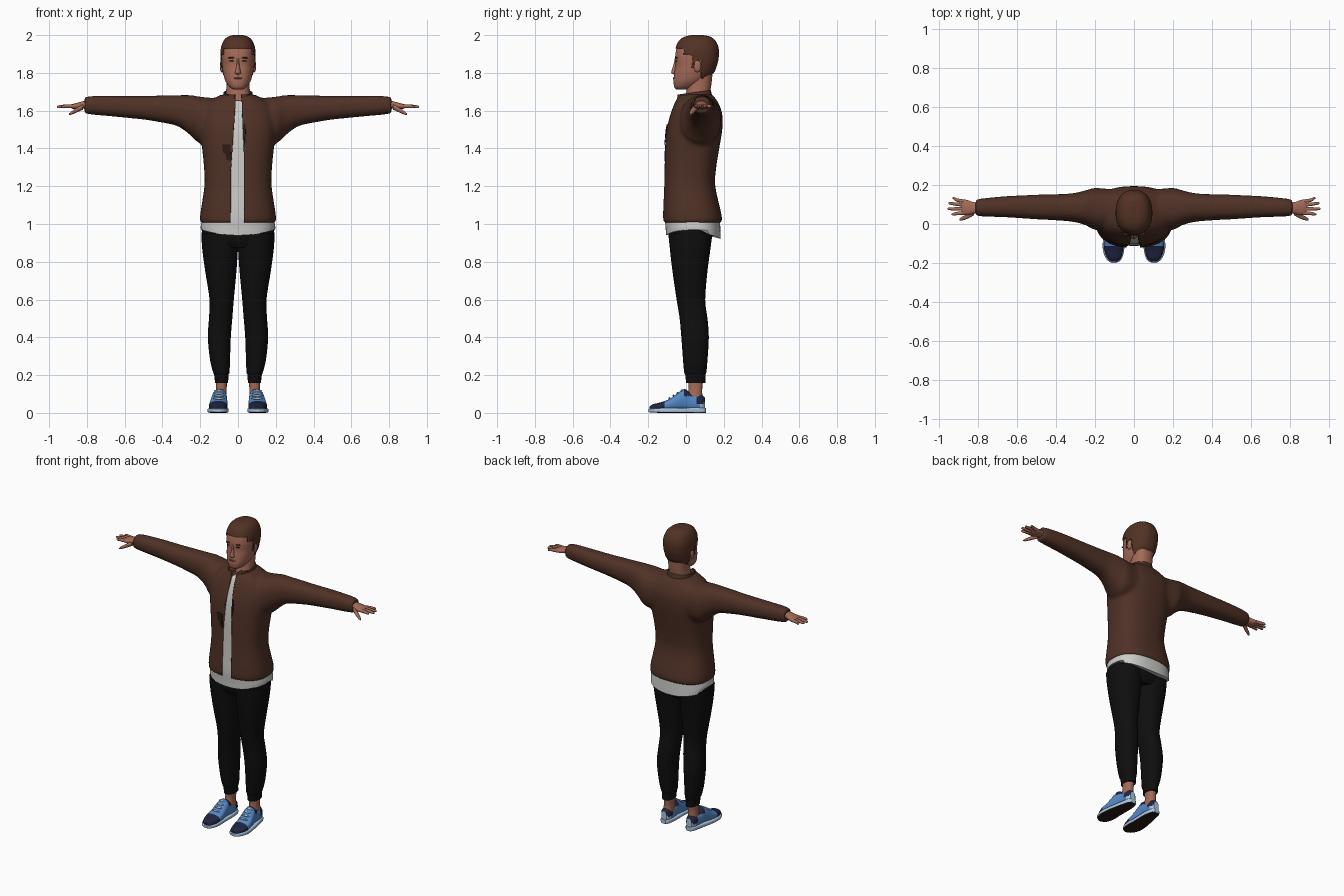
import bpy, bmesh, math
from mathutils import Vector

if "Cube" in bpy.data.objects:
    bpy.data.objects.remove(bpy.data.objects["Cube"])


def material(name, rgb):
    m = bpy.data.materials.new(name)
    m.diffuse_color = (*rgb, 1)
    m.use_nodes = True
    m.node_tree.nodes["Principled BSDF"].inputs["Base Color"].default_value = m.diffuse_color
    return m


BROWN = material("jacket_brown", (0.078, 0.031, 0.019))
DARK = material("dark_brown", (0.022, 0.010, 0.008))
SKIN = material("skin", (0.37, 0.145, 0.095))
LIP = material("lip_skin", (0.24, 0.085, 0.06))
HAIR = material("hair_brown", (0.085, 0.032, 0.017))
BLACK = material("trouser_black", (0.0045, 0.0045, 0.005))
WHITE = material("shirt_white", (0.60, 0.60, 0.58))
BLUE = material("shoe_blue", (0.09, 0.25, 0.58))
NAVY = material("shoe_navy", (0.014, 0.018, 0.05))
PALE = material("sole_pale_blue", (0.40, 0.57, 0.74))


def add_object(name, bm, mats):
    bmesh.ops.recalc_face_normals(bm, faces=bm.faces)
    me = bpy.data.meshes.new(name)
    bm.to_mesh(me)
    bm.free()
    for p in me.polygons:
        p.use_smooth = len(p.vertices) <= 4
    for m in mats:
        me.materials.append(m)
    ob = bpy.data.objects.new(name, me)
    bpy.context.collection.objects.link(ob)
    return ob


def resample(rows, steps):
    """Catmull-Rom interpolation between the given stations."""
    out = []
    for i in range(len(rows) - 1):
        p0, p1, p2, p3 = (rows[max(0, min(len(rows) - 1, i + k))] for k in (-1, 0, 1, 2))
        for s in range(steps):
            t = s / steps
            out.append([b + 0.5 * t * (c - a + t * (2*a - 5*b + 4*c - d + t * (3*(b - c) + d - a)))
                        for a, b, c, d in zip(p0, p1, p2, p3)])
    return out + [list(rows[-1])]


def loft_bm(bm, rows, axis="z", sides=32, power=2.3, steps=4, caps=True):
    """Superellipse rings; each station is (t, a_min, a_max, b_min, b_max)."""
    rings = []
    for t, a0, a1, b0, b1 in resample(rows, steps):
        ring = []
        for k in range(sides):
            w = 2 * math.pi * (k + 0.5) / sides
            c, s = math.cos(w), math.sin(w)
            a = (a0 + a1) / 2 + (a1 - a0) / 2 * math.copysign(abs(c) ** (2 / power), c)
            b = (b0 + b1) / 2 + (b1 - b0) / 2 * math.copysign(abs(s) ** (2 / power), s)
            ring.append(bm.verts.new({"z": (a, b, t), "x": (t, a, b), "y": (a, t, b)}[axis]))
        rings.append(ring)
    for r, q in zip(rings, rings[1:]):
        for k in range(sides):
            j = (k + 1) % sides
            bm.faces.new((r[k], r[j], q[j], q[k]))
    if caps:
        bm.faces.new(rings[0])
        bm.faces.new(rings[-1])


def loft(name, mats, rows, mirror=False, **kw):
    bm = bmesh.new()
    loft_bm(bm, rows, **kw)
    ob = add_object(name, bm, mats)
    if mirror:
        ob.modifiers.new("mirror", "MIRROR")
    return ob


def ellipsoid(name, mat, centre, radii, mirror=False):
    bm = bmesh.new()
    bmesh.ops.create_uvsphere(bm, u_segments=16, v_segments=10, radius=1)
    for v in bm.verts:
        v.co = Vector(c + p * r for c, p, r in zip(centre, v.co, radii))
    ob = add_object(name, bm, [mat])
    if mirror:
        ob.modifiers.new("mirror", "MIRROR")
    return ob


def paint(ob, rule):
    for p in ob.data.polygons:
        p.material_index = rule(p.center, p.normal)


# Jacket: torso and sleeves fused into one smooth surface
torso = [(z, -x, x, y0, y1) for z, x, y0, y1 in (
    (1.005, .198, -.118, .188), (1.05, .200, -.122, .188), (1.2, .178, -.116, .155),
    (1.3, .180, -.114, .160), (1.4, .190, -.111, .176), (1.5, .203, -.102, .192),
    (1.58, .20, -.083, .192), (1.64, .165, -.06, .172), (1.685, .09, -.035, .14))]
arm = [(.12, -.03, .18, 1.42, 1.668), (.2, -.03, .185, 1.425, 1.674), (.25, -.005, .172, 1.468, 1.682),
       (.32, .012, .157, 1.518, 1.682), (.42, .02, .152, 1.54, 1.68), (.5, .024, .15, 1.553, 1.678),
       (.65, .034, .143, 1.568, 1.679), (.76, .038, .133, 1.578, 1.678), (.812, .042, .126, 1.585, 1.672)]
sleeves = [(-r[0], *r[1:]) for r in reversed(arm)] + arm
bm = bmesh.new()
loft_bm(bm, torso, power=2.5, sides=48)
loft_bm(bm, sleeves, axis="x")
jacket = add_object("jacket", bm, [BROWN])
rm = jacket.modifiers.new("fuse", "REMESH")
rm.mode, rm.voxel_size, rm.use_smooth_shade = "VOXEL", 0.01, True
sm = jacket.modifiers.new("soften", "SMOOTH")
sm.factor, sm.iterations = 0.5, 6

# Open jacket front
bm = bmesh.new()
outline = [(-.04, .9), (.032, .9), (.032, 1.35), (.02, 1.62), (.02, 1.8), (-.014, 1.8), (-.014, 1.62), (-.036, 1.3)]
face = bm.faces.new([bm.verts.new((x, -.4, z)) for x, z in outline])
ext = bmesh.ops.extrude_face_region(bm, geom=[face])["geom"]
bmesh.ops.translate(bm, vec=(0, .4, 0), verts=[g for g in ext if isinstance(g, bmesh.types.BMVert)])
cutter = add_object("opening_cutter", bm, [])
cutter.hide_render = cutter.hide_viewport = True
cut = jacket.modifiers.new("opening", "BOOLEAN")
cut.operation, cut.object = "DIFFERENCE", cutter

# Shirt inside the jacket, with a hem that rises at the hips
inner = [(z, a + .012, b - .012, c + .01, d - .012) for z, a, b, c, d in torso[1:-1]]
shirt = loft("shirt", [WHITE], [(.94, -.197, .197, -.106, .184), (.98, -.197, .197, -.108, .182)] + inner
             + [(1.655, -.08, .08, -.035, .12)], power=2.5, sides=64)
for v in shirt.data.vertices:
    if v.co.z < 1.0:
        keep = (1.0 - v.co.z) / .06
        lift = .03 * (abs(v.co.x) / .197) ** 2 - (.02 if v.co.y > .12 else 0)
        v.co.z += keep * lift

# Dark creases on the jacket front
def front_y(x, z):
    for r, q in zip(torso, torso[1:]):
        if r[0] <= z <= q[0]:
            t = (z - r[0]) / (q[0] - r[0])
            hx, y0, y1 = (r[i] + t * (q[i] - r[i]) for i in (2, 3, 4))
            return (y0 + y1) / 2 - (y1 - y0) / 2 * (1 - abs(x / hx) ** 2.5) ** .4


for name, pts in (("chest_crease", [(-.085, 1.42), (-.04, 1.42), (-.037, 1.33), (-.06, 1.34), (-.065, 1.37), (-.08, 1.38)]),
                  ("lapel_crease", [(.033, 1.53), (.042, 1.50), (.04, 1.45), (.033, 1.42)])):
    bm = bmesh.new()
    bm.faces.new([bm.verts.new((x, front_y(x, z) - .003, z)) for x, z in pts])
    add_object(name, bm, [DARK]).modifiers.new("thickness", "SOLIDIFY").thickness = .004

# Collar, tilted and split at the front
collar = loft("collar", [BROWN], [(1.645, -.092, .092, -.052, .145), (1.67, -.082, .082, -.05, .138),
                                  (1.697, -.076, .076, -.045, .132)], caps=False, sides=48)
bm = bmesh.new()
bm.from_mesh(collar.data)
bmesh.ops.delete(bm, geom=[f for f in bm.faces if abs(f.calc_center_median().x) < .02
                           and f.calc_center_median().y < 0], context="FACES")
for v in bm.verts:
    v.co.z += (v.co.y - .045) * .13
bm.to_mesh(collar.data)
bm.free()
collar.modifiers.new("thickness", "SOLIDIFY").thickness = .008

# Neck and head
loft("neck", [SKIN], [(1.62, -.068, .068, -.02, .128), (1.68, -.064, .064, -.002, .126),
                      (1.74, -.062, .062, .008, .135), (1.79, -.065, .065, .02, .14)])
skull = [(z, -x, x, y0, y1) for z, x, y0, y1 in (
    (1.712, .025, -.05, .0), (1.725, .045, -.062, .045), (1.755, .066, -.066, .095), (1.80, .079, -.062, .14),
    (1.84, .084, -.056, .157), (1.88, .087, -.058, .166), (1.93, .084, -.05, .166),
    (1.965, .068, -.03, .148), (1.985, .045, .0, .12), (1.993, .02, .035, .085))]
loft("head", [SKIN], skull, sides=48)
loft("nose", [SKIN], [(1.792, -.012, .012, -.066, -.03), (1.80, -.017, .017, -.078, -.03),
                      (1.815, -.013, .013, -.076, -.03), (1.845, -.008, .008, -.066, -.03),
                      (1.875, -.008, .008, -.06, -.03)], sides=16, power=2)
ellipsoid("ears", SKIN, (.086, .06, 1.835), (.01, .02, .032), True)
ellipsoid("eyes", DARK, (.033, -.05, 1.863), (.014, .007, .004), True)
ellipsoid("eyebrows", HAIR, (.034, -.05, 1.88), (.021, .009, .004), True)
ellipsoid("lips", LIP, (0, -.06, 1.772), (.025, .009, .006))

# Hair: a shell over the skull trimmed along the hairline
def hairline(y):
    if y < -.01:
        return 1.928
    if y < .03:
        return 1.90
    if y < .05:
        return 1.825
    return 1.862 if y < .082 else 1.765


cap = [(z + (.007 if z > 1.95 else 0), a - .007, b + .007, c - .006, d + .007) for z, a, b, c, d in skull]
hair = loft("hair", [HAIR], cap, sides=72, steps=8)
bm = bmesh.new()
bm.from_mesh(hair.data)
bmesh.ops.delete(bm, geom=[f for f in bm.faces if f.calc_center_median().z < hairline(f.calc_center_median().y)],
                 context="FACES")
bm.to_mesh(hair.data)
bm.free()
hair.modifiers.new("thickness", "SOLIDIFY").thickness = .008

# Hands: palm, four fingers and a thumb
loft("palms", [SKIN], [(.77, .055, .112, 1.608, 1.655), (.82, .052, .112, 1.61, 1.65), (.85, .045, .122, 1.607, 1.642),
                       (.875, .047, .126, 1.61, 1.636), (.885, .055, .12, 1.614, 1.632)], True, axis="x", sides=20)
for name, ya, yb, tip in (("index", .057, .05, .935), ("middle", .077, .078, .957),
                          ("ring", .097, .106, .952), ("little", .115, .132, .93)):
    loft(name + "_fingers", [SKIN], [(.865, ya - .01, ya + .01, 1.612, 1.634), (.91, (ya + yb) / 2 - .009, (ya + yb) / 2 + .009, 1.614, 1.633),
         (tip - .008, yb - .007, yb + .007, 1.614, 1.628), (tip, yb - .003, yb + .003, 1.618, 1.624)], True, axis="x", sides=10)
loft("thumbs", [SKIN], [(.82, .045, .075, 1.605, 1.635), (.85, .028, .055, 1.592, 1.618),
                        (.88, .018, .038, 1.579, 1.598), (.894, .018, .028, 1.577, 1.586)], True, axis="x", sides=12)

# Trousers and ankles
loft("trouser_hips", [BLACK], [(.875, -.15, .15, -.07, .115), (.91, -.19, .19, -.088, .133),
                               (.96, -.192, .192, -.096, .145), (1.02, -.185, .185, -.1, .15)], sides=40)
loft("trouser_legs", [BLACK], [(.158, .052, .122, .0, .104), (.2, .05, .126, -.004, .103), (.215, .045, .132, -.01, .108),
     (.28, .042, .148, -.016, .114), (.4, .038, .16, -.025, .121), (.5, .03, .154, -.034, .114), (.6, .022, .151, -.05, .102),
     (.75, .008, .174, -.072, .114), (.87, .0, .19, -.086, .13), (.95, -.002, .194, -.094, .14)], True)
loft("ankles", [SKIN], [(.06, .058, .124, .0, .09), (.12, .06, .118, .012, .086), (.18, .056, .118, .01, .092)], True, sides=20)

# Shoes: painted uppers, pale soles with dark undersides, laces
uppers = loft("shoe_uppers", [BLUE, NAVY, PALE], [(-.192, .088, .115, .012, .034), (-.175, .068, .136, .01, .046),
     (-.13, .056, .153, .01, .057), (-.08, .055, .151, .01, .078), (-.035, .057, .143, .01, .112), (-.005, .058, .137, .01, .126),
     (.03, .057, .131, .01, .1), (.08, .06, .125, .01, .096), (.1, .074, .112, .012, .082)],
     True, axis="y", sides=32, steps=6, power=2.4)
paint(uppers, lambda c, n: 1 if c.y < -.115 or (c.y > .06 and c.z > .05) or (c.z > .088 and c.y > -.01)
      else 2 if c.y > .075 else 0)
soles = loft("shoe_soles", [PALE, DARK], [(-.199, .09, .114, .004, .02), (-.18, .064, .141, .002, .024),
     (-.13, .05, .16, .0, .026), (-.06, .052, .156, .0, .026), (.04, .052, .136, .0, .028),
     (.09, .062, .124, .0, .028), (.106, .076, .108, .0, .026)], True, axis="y", power=5, sides=40)
paint(soles, lambda c, n: 1 if n.z < -.7 else 0)
for i in range(4):
    y, z = -.088 + i * .022, .077 + i * .0135
    ellipsoid(f"laces_{i + 1}", PALE, (.101, y, z), (.031 - i * .002, .006, .006), True)
